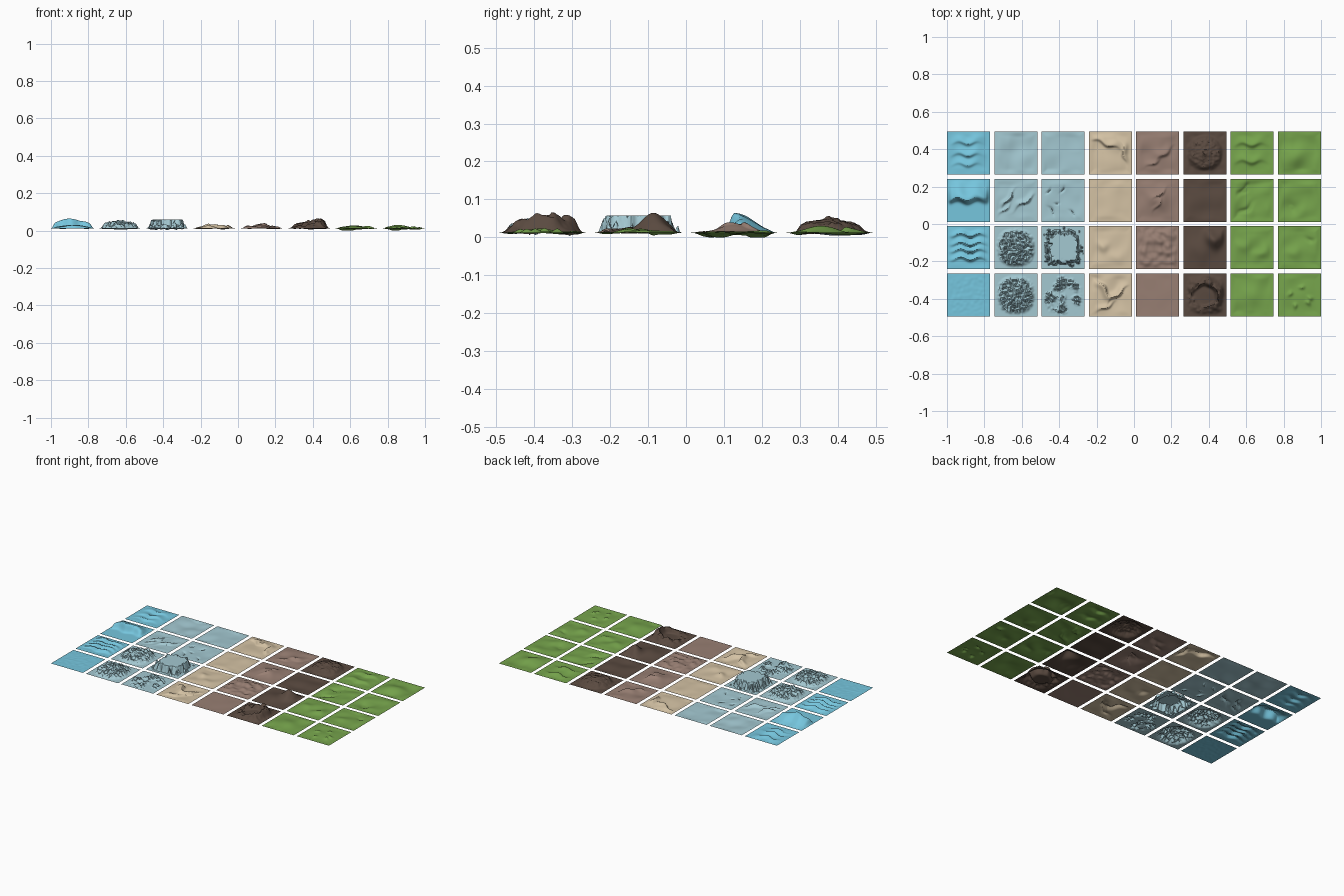
import bpy, bmesh, math
from mathutils import Vector, noise

if "Cube" in bpy.data.objects:
    bpy.data.objects.remove(bpy.data.objects["Cube"])

HALF, PITCH, BASE = 0.115, 0.2528, 0.012
N = 48


def material(name, *srgb):
    m = bpy.data.materials.new(name)
    m.diffuse_color = [((c / 255 + 0.055) / 1.055) ** 2.4 for c in srgb] + [1]
    m.use_nodes = True
    m.node_tree.nodes["Principled BSDF"].inputs["Base Color"].default_value = m.diffuse_color
    return m


def step(t):
    t = min(1, max(0, t))
    return t * t * (3 - 2 * t)


# ---- height features, in tile coordinates u, v from -1 to 1 ----
def bump(cx, cy, length, width, angle, h, steep=1.0):
    """Gaussian hill or ridge; steep < 1 sharpens the near side."""
    c, s = math.cos(math.radians(angle)), math.sin(math.radians(angle))

    def f(u, v, p):
        a = (u - cx) * c + (v - cy) * s
        b = -(u - cx) * s + (v - cy) * c + 0.07 * math.sin(7 * a + 1)
        w = width * (steep if b < 0 else 1)
        return h * math.exp(-(a / length) ** 2 - (b / w) ** 2)
    return f


def swell(h, scale=1.3):
    return lambda u, v, p: h * noise.noise(p * scale)


def rough(radius, dome, jag, patch=0.0):
    """Ragged dome with optional smooth patches."""
    def f(u, v, p):
        m = step((radius - math.hypot(u, v)) / 0.3)
        if patch:
            m *= step(0.5 + patch * noise.noise(p * 1.9))
        return m * (dome * (1 - 0.7 * math.hypot(u, v)) + jag * noise.noise(p * 8))
    return f


def plateau(h):
    """Flat top with a broken cliff all round."""
    def f(u, v, p):
        r = (u ** 4 + v ** 4) ** 0.25
        k = step((0.83 + 0.24 * noise.noise(p * 7) - r) / 0.2)
        return h * k
    return f


def crater(r0, h):
    """Irregular rim that is tallest on its east side."""
    def f(u, v, p):
        r, a = math.hypot(u, v), math.atan2(v, u)
        rr = r0 + 0.12 * noise.noise(p * 2.5)
        w = 0.10 if r < rr else 0.3
        rim = h * (0.6 + 0.35 * math.cos(a - 0.2)) + 0.016 * noise.noise(p * 6)
        return rim * math.exp(-((r - rr) / w) ** 2)
    return f


def tile(name, col, row, mat, feats, edge=0.3):
    bm = bmesh.new()
    bmesh.ops.create_grid(bm, x_segments=N, y_segments=N, size=1)
    seed = Vector((col * 7.3, row * 5.1, col + row * 3.7))
    for vert in bm.verts:
        u, v = vert.co.x, vert.co.y
        p = Vector((u, v, 0)) + seed
        mask = step((1.0 - max(abs(u), abs(v))) / edge)
        z = BASE + mask * sum(f(u, v, p) for f in feats)
        vert.co = (u * HALF + (col - 3.5) * PITCH,
                   v * HALF + (1.5 - row) * PITCH, max(0, z))
    me = bpy.data.meshes.new(name)
    bm.to_mesh(me)
    bm.free()
    me.materials.append(mat)
    ob = bpy.data.objects.new(name, me)
    bpy.context.collection.objects.link(ob)
    ob.select_set(True)
    bpy.context.view_layer.objects.active = ob


water = material("water blue", 118, 198, 222)
ice = material("ice blue", 163, 200, 209)
sand = material("sand", 212, 194, 164)
clay = material("clay brown", 152, 127, 115)
rock = material("dark rock", 90, 74, 64)
grass = material("grass green", 118, 164, 76)

# ---- water tiles ----
tile("water_ripples", 0, 0, water, [swell(.008)] + [
    bump(-.1, y, .5, .22, 0, h, .4) for y, h in ((.5, .014), (-.05, .016), (-.5, .012))])
tile("water_big_wave", 0, 1, water, [
    bump(-.15, .08, .9, .5, 0, .052, .28), bump(.7, .2, .3, .4, 0, .012, .3)], .2)
tile("water_waves", 0, 2, water, [swell(.004)] + [
    bump(0, y, .75, .15, 0, .018, .5) for y in (.6, .2, -.12, -.5)])
tile("water_calm", 0, 3, water, [swell(.0015, 6)])

# ---- ice tiles ----
tile("ice_drift_a", 1, 0, ice, [swell(.012)])
tile("ice_ridges", 1, 1, ice, [
    swell(.008), bump(-.35, .05, .4, .12, 55, .018, .4),
    bump(.45, -.05, .5, .15, 35, .016, .4), bump(-.5, -.4, .3, .1, 45, .01, .5)])
tile("ice_rubble_a", 1, 2, ice, [rough(1.0, .038, .022)])
tile("ice_rubble_b", 1, 3, ice, [rough(1.0, .036, .022)])
tile("ice_drift_b", 2, 0, ice, [swell(.010)])
tile("ice_cracks", 2, 1, ice, [
    swell(.006), bump(-.7, .45, .14, .05, 60, -.01), bump(-.55, -.5, .2, .06, 130, -.01),
    bump(-.05, .5, .15, .05, 70, -.009), bump(.4, -.6, .15, .05, 140, -.009),
    bump(-.3, -.1, .1, .05, 20, -.008)])
tile("ice_plateau", 2, 2, ice, [plateau(.046)], .08)
tile("ice_rubble_patches", 2, 3, ice, [rough(1.05, .016, .024, 2.5)])

# ---- sand tiles ----
tile("sand_cliff_arc", 3, 0, sand, [
    swell(.01), bump(-.2, .45, .6, .25, -20, .02, .3), bump(.65, 0, .5, .2, -75, .016, .4)])
tile("sand_flat", 3, 1, sand, [swell(.006)])
tile("sand_mounds", 3, 2, sand, [
    swell(.006), bump(-.35, .1, .25, .25, 0, .014), bump(.3, -.4, .4, .3, 20, .008)])
tile("sand_dunes", 3, 3, sand, [
    swell(.01), bump(-.3, .3, .5, .2, 130, .022, .35),
    bump(.3, 0, .5, .2, 40, .022, .3), bump(-.2, -.55, .4, .15, 30, .013, .4)])

# ---- clay tiles ----
tile("clay_ridge", 4, 0, clay, [
    swell(.01), bump(.3, 0, .45, .25, 40, .016, .4), bump(-.2, -.45, .3, .15, 30, .01, .4)])
tile("clay_hill", 4, 1, clay, [
    swell(.006), bump(.05, .05, .5, .45, 30, .024), bump(.1, .3, .3, .1, 40, .010, .5),
    bump(0, -.2, .3, .1, 60, .008, .5)])
tile("clay_broken", 4, 2, clay, [swell(.008), swell(.014, 3.2), bump(0, 0, .6, .6, 0, .012)])
tile("clay_flat", 4, 3, clay, [swell(.002)])

# ---- dark rock tiles ----
tile("rock_mountain", 5, 0, rock, [rough(.9, .040, .007), swell(.006, 3)])
tile("rock_plain", 5, 1, rock, [swell(.007)])
tile("rock_hill", 5, 2, rock, [
    bump(.42, .42, .4, .36, 0, .05), bump(-.2, -.1, .6, .5, 0, .014)], .25)
tile("rock_crater", 5, 3, rock, [crater(.58, .047), bump(.3, .2, .5, .4, 0, .006)])

# ---- grass tiles ----
tile("grass_terraces", 6, 0, grass, [
    swell(.006), bump(-.1, .45, .6, .25, 0, .016, .5), bump(-.1, -.35, .6, .25, 0, .014, .5)])
tile("grass_gullies", 6, 1, grass, [
    swell(.012), bump(-.4, .5, .4, .12, 50, -.012), bump(-.3, -.4, .4, .12, 40, -.012)])
tile("grass_slope", 6, 2, grass, [
    swell(.008), bump(.45, -.2, .4, .25, 50, .012), bump(-.4, .1, .4, .3, 20, .012)])
tile("grass_roll_a", 6, 3, grass, [swell(.010), bump(.1, 0, .6, .5, 30, .008)])
tile("grass_roll_b", 7, 0, grass, [swell(.012), bump(-.3, 0, .5, .6, 0, .014)])
tile("grass_hollow", 7, 1, grass, [swell(.009), bump(-.3, -.3, .4, .3, 0, -.014)])
tile("grass_dents", 7, 2, grass, [
    swell(.008), bump(.5, .4, .2, .12, 0, -.008), bump(-.3, -.2, .4, .3, 30, .010)])
tile("grass_hummocks", 7, 3, grass, [swell(.006)] + [
    bump(.5 * math.cos(i * 1.4), .5 * math.sin(i * 1.4) - .1, .12, .1, i * 40, .010)
    for i in range(5)])

bpy.ops.object.shade_smooth_by_angle(angle=math.radians(35))
